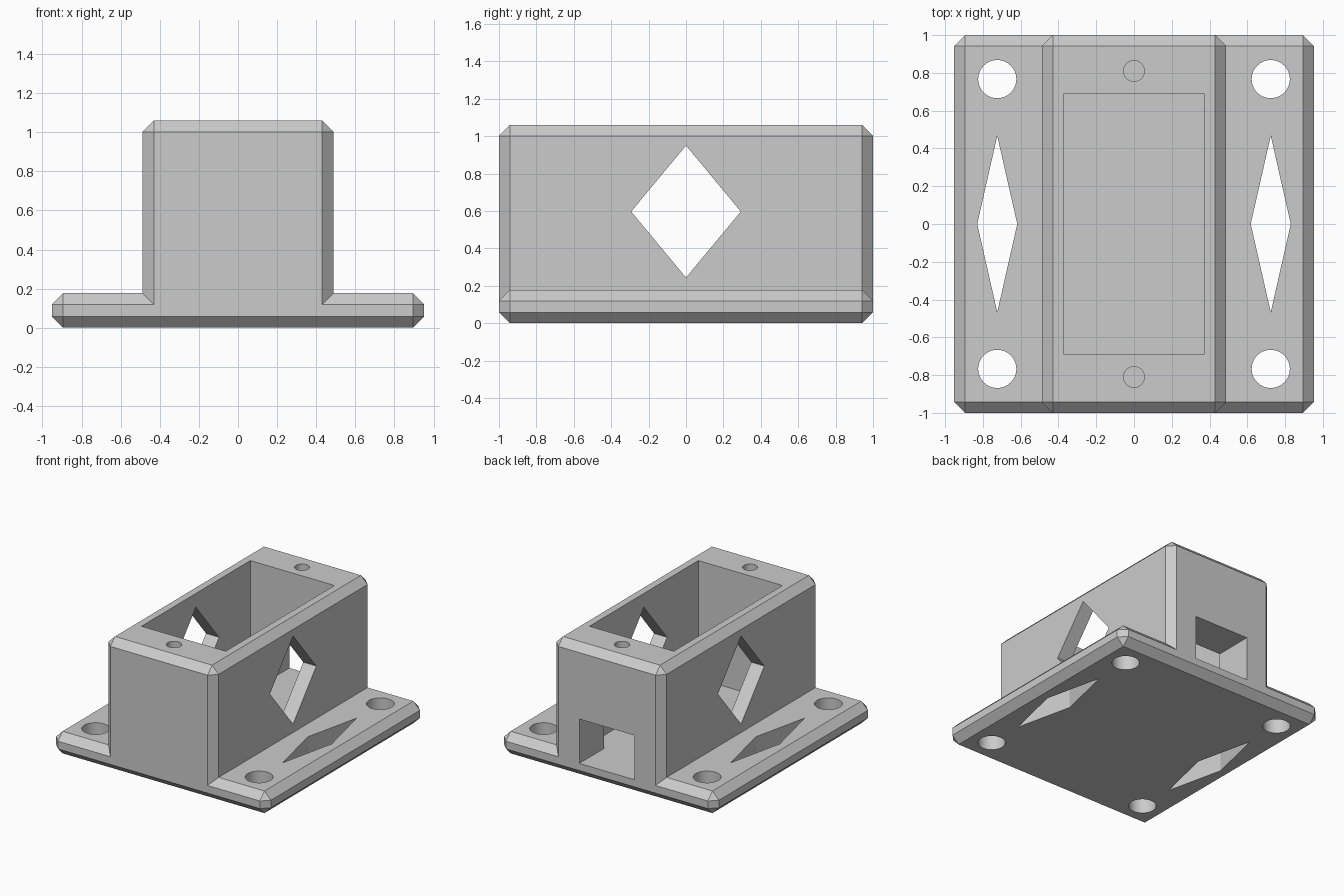
import bpy
import bmesh
import math
from mathutils import Matrix, Vector

CHAMFER = 0.058
TOP = 1.06          # top of the housing
PLATE = 0.177       # plate thickness
FLOOR = 0.115       # floor of the pocket

default = bpy.data.objects.get("Cube")
if default:
    bpy.data.objects.remove(default, do_unlink=True)

grey = bpy.data.materials.new("light_grey")
grey.use_nodes = True
grey.diffuse_color = (0.6, 0.6, 0.6, 1)
grey.node_tree.nodes["Principled BSDF"].inputs["Base Color"].default_value = (0.6, 0.6, 0.6, 1)


def finish(name, bm):
    mesh = bpy.data.meshes.new(name)
    bmesh.ops.recalc_face_normals(bm, faces=bm.faces)
    bm.to_mesh(mesh)
    bm.free()
    mesh.materials.append(grey)
    obj = bpy.data.objects.new(name, mesh)
    bpy.context.collection.objects.link(obj)
    return obj


def box(name, low, high, chamfer=0):
    low, high = Vector(low), Vector(high)
    bm = bmesh.new()
    place = Matrix.Translation((low + high) / 2) @ Matrix.Diagonal((*(high - low), 1))
    bmesh.ops.create_cube(bm, size=1, matrix=place)
    if chamfer:
        bmesh.ops.bevel(bm, geom=bm.edges[:], offset=chamfer, segments=1,
                        affect='EDGES', profile=0.5)
    return finish(name, bm)


def prism(name, centre, rx, ry, depth, sides, turn=None):
    """Upright prism; four sides make a diamond, many make a round hole."""
    bm = bmesh.new()
    place = Matrix.Translation(centre) @ (turn or Matrix()) @ Matrix.Diagonal((rx, ry, depth, 1))
    # build the outline with a corner on each axis
    ring = [bm.verts.new((math.cos(a), math.sin(a), -0.5))
            for a in (2 * math.pi * i / sides for i in range(sides))]
    base = bm.faces.new(ring)
    wall = bmesh.ops.extrude_face_region(bm, geom=[base])["geom"]
    bmesh.ops.translate(bm, vec=(0, 0, 1), verts=[v for v in wall if isinstance(v, bmesh.types.BMVert)])
    bmesh.ops.transform(bm, matrix=place, verts=bm.verts)
    return finish(name, bm)


def combine(target, tool, operation):
    mod = target.modifiers.new(operation.lower(), 'BOOLEAN')
    mod.operation = operation
    mod.solver = 'EXACT'
    mod.object = tool
    bpy.context.view_layer.objects.active = target
    bpy.ops.object.modifier_apply(modifier=mod.name)
    bpy.data.objects.remove(tool, do_unlink=True)


# Flanged plate and raised housing, merged flush at both ends
bracket = box("mounting_bracket", (-0.952, -1, 0), (0.952, 1, PLATE), CHAMFER)
housing = box("housing", (-0.488, -1, 0.03), (0.488, 1, TOP), CHAMFER)
combine(bracket, housing, 'UNION')

# Open pocket and the cable window in the back wall
cutters = [
    box("pocket_cutter", (-0.373, -0.688, FLOOR), (0.373, 0.688, TOP + 0.1)),
    box("cable_window_cutter", (-0.245, 0.6, FLOOR), (0.245, 1.1, 0.47)),
]

# Diamond opening across both side walls
sideways = Matrix.Rotation(math.pi / 2, 4, 'Y')
cutters.append(prism("side_diamond_cutter", (0, 0, 0.597), 0.353, 0.293, 1.2, 4, sideways))

# Screw holes in the housing rim
for y in (-0.81, 0.81):
    cutters.append(prism("rim_hole_cutter", (0, y, TOP), 0.055, 0.055, 1.0, 32))

# Flange slots and corner mounting holes
for x in (-0.724, 0.724):
    cutters.append(prism("flange_slot_cutter", (x, 0, 0.1), 0.106, 0.467, 0.5, 4))
    for y in (-0.767, 0.767):
        cutters.append(prism("corner_hole_cutter", (x, y, 0.1), 0.101, 0.101, 0.5, 48))

for cutter in cutters:
    combine(bracket, cutter, 'DIFFERENCE')

# Round holes read smooth, every chamfer stays crisp
bpy.ops.object.select_all(action='DESELECT')
bracket.select_set(True)
bpy.context.view_layer.objects.active = bracket
bpy.ops.object.shade_smooth_by_angle(angle=math.radians(25))
